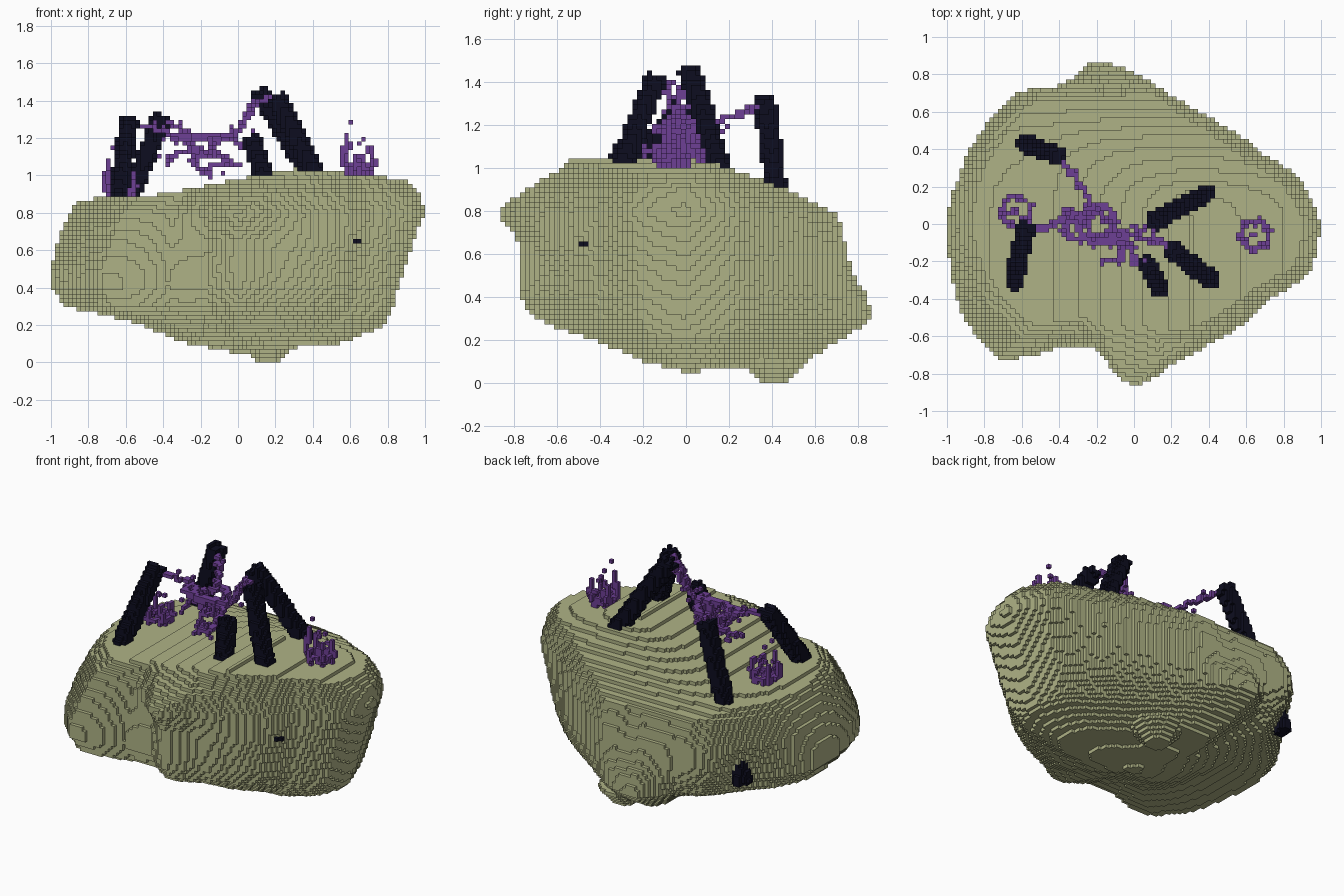
import bpy, math, random
from mathutils import Vector

if "Cube" in bpy.data.objects:
    bpy.data.objects.remove(bpy.data.objects["Cube"])

random.seed(4)
V = 2 / 88  # voxel size


def material(name, rgb):
    m = bpy.data.materials.new(name)
    m.diffuse_color = (*rgb, 1)
    m.use_nodes = True
    m.node_tree.nodes["Principled BSDF"].inputs["Base Color"].default_value = m.diffuse_color
    return m


def interp(xs, ys, x):
    if x <= xs[0]:
        return ys[0]
    for a, b, p, q in zip(xs, xs[1:], ys, ys[1:]):
        if x <= b:
            return p + (q - p) * (x - a) / (b - a)
    return ys[-1]


def cell(p):
    return tuple(math.floor(c / V) for c in p)


def centre(c):
    return Vector([(n + 0.5) * V for n in c])


# ---- rock: plan outline (every 15 degrees) scaled by side profiles per direction
OUTLINE = [1.0, .93, .78, .715, .69, .71, .82, .905, .875, .95, .965, 1.0,
           1.0, 1.01, 1.04, 1.02, .77, .74, .885, .78, .755, .785, .82, .98, 1.0]
LEVELS = [.05, .1, .2, .3, .4, .5, .65, .8, .9, 1.0]
PROFILES = {
    0: [0, .55, .79, .83, .86, .89, .94, 1.0, .97, .88],
    45: [0, .58, .83, .93, .98, 1.0, 1.0, .98, .90, .75],
    75: [0, .72, .88, .97, 1.0, 1.0, 1.0, .95, .82, .65],
    102: [0, .62, .83, 1.0, .97, .89, .84, .78, .65, .40],
    128: [0, .35, .63, .84, .93, .99, 1.0, .92, .80, .70],
    147: [0, .30, .60, .83, .88, .92, .99, .93, .82, .70],
    180: [0, .27, .50, .92, 1.0, 1.0, .96, .90, .82, .70],
    227: [0, .15, .47, .94, 1.0, .99, .93, .85, .72, .60],
    270: [0, .12, .50, .81, .87, .89, .88, 1.0, .92, .70],
    306: [0, .30, .65, .85, .92, .95, 1.0, 1.0, .95, .85],
}
DIRS = list(PROFILES) + [360]
PROF = list(PROFILES.values()) + [PROFILES[0]]


def top_height(x, y):
    f = interp([-.9, -.5, -.3, 0, .3, .6, .9], [.87, .885, .92, .98, 1.04, 1.01, .98], x)
    front = interp([-.87, -.75, -.55], [.19, .1, 0], y)
    back = interp([.05, .25, .45, .55, .72, .9], [1.12, .99, .91, .86, .78, .6], y)
    return -math.log(math.exp(-25 * (f - front)) + math.exp(-25 * back)) / 25  # soft minimum


def build_rock():
    cells = set()
    for i in range(-44, 44):
        for j in range(-39, 39):
            x, y = (i + .5) * V, (j + .5) * V
            a, r = math.degrees(math.atan2(y, x)) % 360, math.hypot(x, y)
            big = interp(list(range(0, 361, 15)), OUTLINE, a)
            if r > big:
                continue
            n = max(k for k in range(len(PROFILES)) if DIRS[k] <= a)
            t = (a - DIRS[n]) / (DIRS[n + 1] - DIRS[n])
            t = t * t * (3 - 2 * t)
            prof = [big * (p + (q - p) * t) for p, q in zip(PROF[n], PROF[n + 1])]
            h = top_height(x, y)
            nub = math.hypot(x - .16, y - .41)
            for k in range(47):
                z = (k + .5) * V
                if z > h:
                    break
                if r <= interp(LEVELS, prof, z) or (z < .12 and nub < .06 + .9 * z):
                    cells.add((i, j, k))
    return cells


# ---- round bars made of voxels; used for pillars and tendrils
def bar(cells, a, b, r, hard_ends=False):
    a, b = Vector(a), Vector(b)
    d = b - a
    lo = cell([min(p, q) - r for p, q in zip(a, b)])
    hi = cell([max(p, q) + r for p, q in zip(a, b)])
    for i in range(lo[0], hi[0] + 1):
        for j in range(lo[1], hi[1] + 1):
            for k in range(lo[2], hi[2] + 1):
                c = centre((i, j, k))
                t = (c - a).dot(d) / d.length_squared
                if hard_ends and not 0 <= t <= 1:
                    continue
                if (c - a - d * min(1, max(0, t))).length <= r:
                    cells.add((i, j, k))


def strand(cells, pts, r=.018):
    for a, b in zip(pts, pts[1:]):
        bar(cells, a, b, r)


def ring(cells, c, radius, r=.018, wobble=0, start=0, end=360):
    pts = []
    for a in range(start, end + 1, 30):
        t = math.radians(a)
        pts.append((c[0] + radius * math.cos(t), c[1] + radius * math.sin(t),
                    c[2] + wobble * math.sin(2 * t)))
    strand(cells, pts, r)


def crown(cells, x, y, z):
    ring(cells, (x, y, z + .04), .078, .017, .012, 30, 360)
    strand(cells, [(x, y, z - .02), (x - .01, y, z + .07)], .017)
    for n, h in enumerate([.13, .09, .15, .21, .10, .13]):
        t = n * math.pi / 3 + .3
        c, s = math.cos(t), math.sin(t)
        strand(cells, [(x + .055 * c, y + .055 * s, z - .02), (x + .09 * c, y + .09 * s, z + .06),
                       (x + .07 * c, y + .07 * s, z + h)], .0145)
        if n % 2:
            cells.add(cell((x + .05 * c, y + .05 * s, z + h + .06)))


# ---- leaning pillars (top centre, bottom centre)
PILLARS = {
    "pillar_left_front": ((-.58, -.02, 1.30), (-.66, -.40, .74)),
    "pillar_left_back": ((-.405, .365, 1.32), (-.765, .49, .39)),
    "pillar_right_back": ((.11, .015, 1.455), (.50, .225, .80)),
    "pillar_right_front": ((.205, -.14, 1.42), (.612, -.452, .612)),
    "pillar_short_front": ((.07, -.21, 1.20), (.20, -.46, .80)),
}

parts = {"rock": build_rock()}
for name, (a, b) in PILLARS.items():
    parts[name] = set()
    bar(parts[name], a, b, .053, True)

# ---- purple crowns standing on the rock
for name, x, y, z in (("left_crown", -.63, .07, .88), ("right_crown", .645, -.06, 1.01)):
    parts[name] = set()
    crown(parts[name], x, y, z)

# ---- purple web hung between the pillars
web = parts["hanging_web"] = set()
ring(web, (-.20, .0, 1.20), .10, .0165, .025)
ring(web, (-.19, -.01, 1.12), .06, .0165, .02)
LINKS = [
    [(-.56, -.03, 1.27), (-.45, -.02, 1.25), (-.38, .03, 1.23), (-.30, 0, 1.20)],
    [(-.40, .35, 1.29), (-.31, .25, 1.25), (-.25, .15, 1.22), (-.23, .09, 1.20)],
    [(-.10, -.02, 1.20), (-.03, -.06, 1.21), (.02, -.05, 1.26), (.06, -.02, 1.35), (.10, .01, 1.43)],
    [(.02, -.05, 1.25), (.07, -.09, 1.34), (.12, -.08, 1.40), (.18, -.12, 1.41)],
    [(-.10, -.06, 1.20), (-.01, -.13, 1.19), (.02, -.21, 1.16), (.06, -.20, 1.19)],
    [(-.38, .03, 1.23), (-.34, -.07, 1.21), (-.24, -.09, 1.20), (-.12, -.10, 1.22), (-.03, -.06, 1.21)],
    [(-.25, .0, 1.13), (-.30, .05, 1.13), (-.36, .04, 1.10), (-.38, -.02, 1.08)],
    [(-.20, -.07, 1.12), (-.22, -.09, 1.05), (-.14, -.10, 1.0)],
    [(-.13, -.02, 1.12), (-.07, -.08, 1.10), (0, -.12, 1.05)],
    [(-.07, -.08, 1.10), (-.07, -.19, 1.07), (-.17, -.20, 1.04)],
    [(-.19, .05, 1.14), (-.26, .09, 1.08), (-.2, .07, 1.02)],
    [(-.30, 0, 1.20), (-.25, .0, 1.12)],
    [(-.12, .06, 1.20), (-.13, -.02, 1.12), (-.15, -.08, 1.20)],
]
for link in LINKS:
    strand(web, link, .017)
    for p, q in list(zip(link, link[1:])) * 2:  # loose specks near each strand
        m = Vector(p).lerp(Vector(q), random.random())
        web.add(cell([c + random.uniform(-.045, .045) for c in m]))


# ---- turn each voxel set into a mesh of its exposed faces
SIDES = [((1, 0, 0), ((1, 0, 0), (1, 1, 0), (1, 1, 1), (1, 0, 1))),
         ((-1, 0, 0), ((0, 0, 0), (0, 0, 1), (0, 1, 1), (0, 1, 0))),
         ((0, 1, 0), ((0, 1, 0), (0, 1, 1), (1, 1, 1), (1, 1, 0))),
         ((0, -1, 0), ((0, 0, 0), (1, 0, 0), (1, 0, 1), (0, 0, 1))),
         ((0, 0, 1), ((0, 0, 1), (1, 0, 1), (1, 1, 1), (0, 1, 1))),
         ((0, 0, -1), ((0, 0, 0), (0, 1, 0), (1, 1, 0), (1, 0, 0)))]


def voxel_object(name, cells, solid, mat):
    index, faces = {}, []
    for i, j, k in sorted(cells):
        for (a, b, c), quad in SIDES:
            if (i + a, j + b, k + c) not in solid:
                faces.append([index.setdefault((i + u, j + v, k + w), len(index))
                              for u, v, w in quad])
    mesh = bpy.data.meshes.new(name)
    mesh.from_pydata([(x * V, y * V, z * V) for x, y, z in index], [], faces)
    mesh.materials.append(mat)
    bpy.context.collection.objects.link(bpy.data.objects.new(name, mesh))


stone = material("pale olive stone", (.43, .45, .24))
navy = material("dark navy", (.004, .004, .014))
purple = material("purple", (.155, .05, .30))

taken = set()
for name in parts:
    parts[name] -= taken
    taken |= parts[name]
for name, cells in parts.items():
    voxel_object(name, cells, taken, stone if name == "rock" else navy if "pillar" in name else purple)
